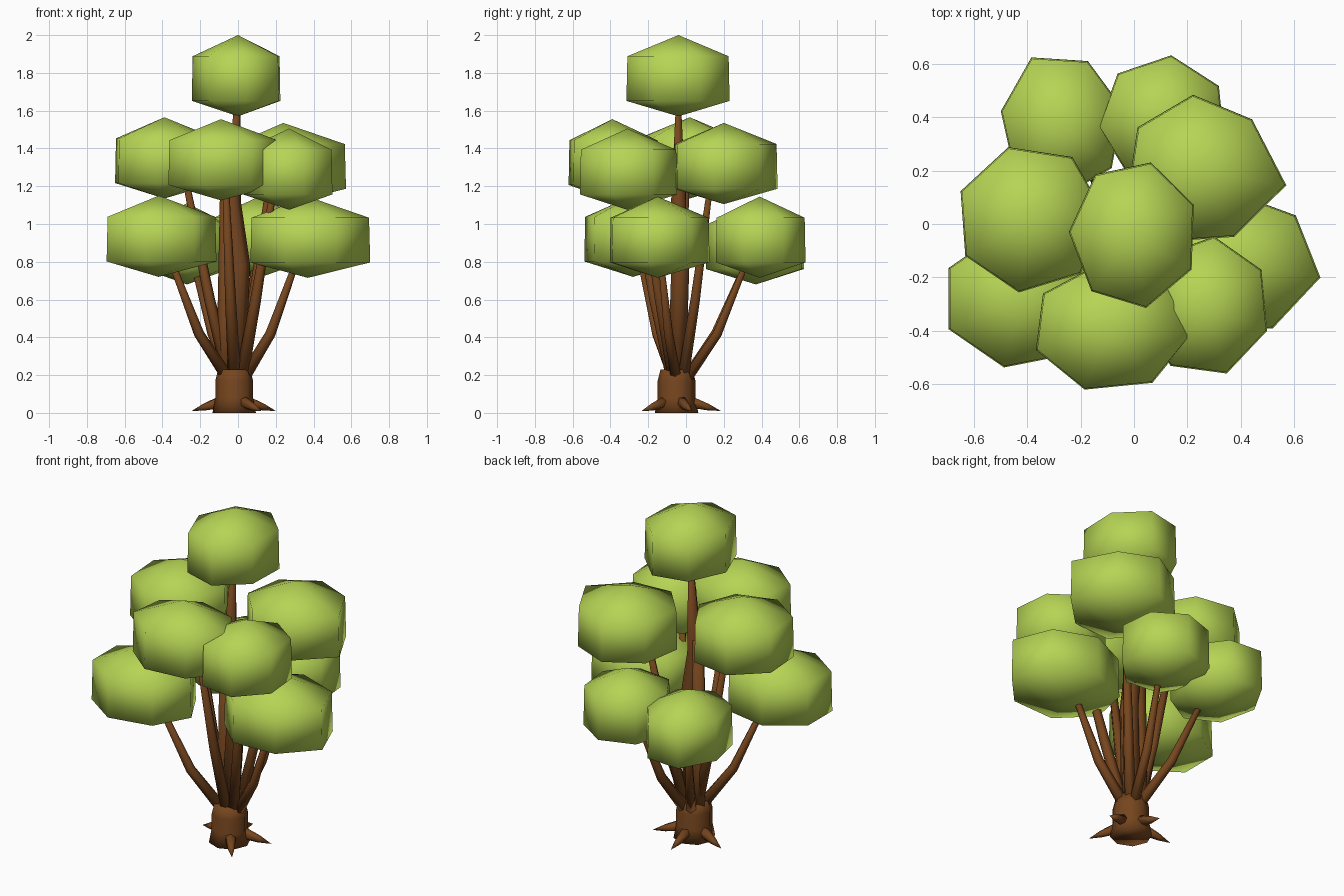
import bpy
import bmesh
from math import cos, sin, tau, radians
from mathutils import Vector

default_cube = bpy.data.objects.get("Cube")
if default_cube:
    bpy.data.objects.remove(default_cube, do_unlink=True)

UP = Vector((0, 0, 1))


def make_material(name, colour):
    material = bpy.data.materials.new(name)
    material.use_nodes = True
    material.diffuse_color = colour
    shader = material.node_tree.nodes["Principled BSDF"]
    shader.inputs["Base Color"].default_value = colour
    return material


leaf_green = make_material("leaf green", (.47, .66, .09, 1))
bark_brown = make_material("bark brown", (.18, .06, .013, 1))


def flat_ring(sides, radius_x, radius_y, start=0):
    """Corners of a regular polygon squeezed into an ellipse."""
    angles = [start + tau * k / sides for k in range(sides)]
    return [Vector((radius_x * cos(a), radius_y * sin(a), 0)) for a in angles]


def loft(name, rings, material, bottom_tip=None, top_tip=None):
    """Skin a stack of equal rings, closing each end with a fan or a flat cap."""
    bm = bmesh.new()
    loops = [[bm.verts.new(point) for point in ring] for ring in rings]
    for lower, upper in zip(loops, loops[1:]):
        for i in range(len(lower)):
            bm.faces.new((lower[i - 1], lower[i], upper[i], upper[i - 1]))
    for loop, tip in ((loops[0], bottom_tip), (loops[-1], top_tip)):
        if tip is None:
            bm.faces.new(loop)
            continue
        apex = bm.verts.new(tip)
        for i in range(len(loop)):
            bm.faces.new((loop[i - 1], loop[i], apex))
    bmesh.ops.recalc_face_normals(bm, faces=bm.faces)
    for face in bm.faces:
        face.smooth = True
    mesh = bpy.data.meshes.new(name)
    bm.to_mesh(mesh)
    bm.free()
    mesh.materials.append(material)
    obj = bpy.data.objects.new(name, mesh)
    bpy.context.collection.objects.link(obj)


def tube(name, path, radii, sides=6, tip=None):
    """Tapered limb that follows a few path points."""
    points = [Vector(point) for point in path]
    rings = []
    for i, (point, radius) in enumerate(zip(points, radii)):
        following = points[min(i + 1, len(points) - 1)]
        direction = following - points[max(i - 1, 0)]
        turn = UP.rotation_difference(direction)
        rings.append([point + turn @ corner
                      for corner in flat_ring(sides, radius, radius)])
    loft(name, rings, bark_brown, top_tip=tip)


def leaf_clump(name, centre, radius_x, radius_y, start, point=1):
    """Seven-sided crown with tips above and below and one drawn-out corner."""
    outline = flat_ring(7, radius_x, radius_y, radians(start))
    outline[0] *= point
    half_height = UP * .215
    low_ring = [centre + corner * 1.02 - half_height * .62 for corner in outline]
    high_ring = [centre + corner + half_height * .48 for corner in outline]
    loft(name + "_leaves", [low_ring, high_ring], leaf_green,
         bottom_tip=centre - half_height, top_tip=centre + half_height)


def branch(name, centre, knee_height, knee_share, end_share, thickness):
    """Limb that rises steeply from the trunk, then bends out to its clump."""
    foot = Vector((-.01, -.04, .18))
    knee = foot.lerp(centre, knee_share)
    knee.z = knee_height
    end = foot.lerp(centre, end_share)
    end.z = centre.z - .12
    start = foot.lerp(centre, .1)
    start.z = foot.z
    tube(name + "_branch", [start, knee, end],
         [thickness, thickness * .85, thickness * .5])


# Top clump, carried by the central stem
leaf_clump("top", Vector((0, -.04, 1.785)), .24, .275, 75)

# Middle tier: centre, two radii, direction of the first corner, its stretch
middle_tier = {
    "middle_right": ((-.39, .02, 1.35), .275, .275, 107),
    "middle_front": ((-.09, -.39, 1.34), .29, .24, -6, 1.04),
    "middle_back": ((.24, .2, 1.32), .27, .28, -9, 1.22),
    "middle_left": ((.27, -.31, 1.29), .24, .26, -20),
}
# Low tier
low_tier = {
    "low_right": ((-.42, -.28, .935), .3, .26, 0),
    "low_left": ((.37, -.15, .93), .31, .27, -10, 1.06),
    "low_back_right": ((-.27, .37, .895), .23, .26, 117, 1.08),
    "low_back_left": ((.11, .39, .93), .24, .24, 83),
}
for name, (position, *shape) in middle_tier.items():
    leaf_clump(name, Vector(position), *shape)
    branch(name, Vector(position), .6, .37, .7, .034)
for name, (position, *shape) in low_tier.items():
    leaf_clump(name, Vector(position), *shape)
    branch(name, Vector(position), .42, .48, .85, .032)

# Central stem, with a second stem beside it
tube("central_stem",
     [(-.02, -.05, .15), (.01, -.03, .78), (-.03, -.04, 1.12), (0, -.04, 1.7)],
     [.055, .055, .045, .012])
tube("side_stem",
     [(-.05, -.03, .15), (-.07, -.03, .45), (-.06, -.03, 1.2)],
     [.05, .04, .035])

# Stout trunk base
trunk_foot = Vector((-.02, -.05, 0))
tube("trunk", [trunk_foot + UP * z for z in (0, .08, .17, .23)],
     [.115, .1, .1, .085], sides=8)

# Pointed roots spread around the foot
for k, angle in enumerate((20, 92, 164, 308)):
    way = Vector((cos(radians(angle)), sin(radians(angle)), 0))
    foot = trunk_foot + UP * .08
    tip = trunk_foot + way * .235 + UP * .01
    tube(f"root_{k + 1}", [foot.lerp(tip, .25), foot.lerp(tip, .7)],
         [.036, .02], tip=tip)
